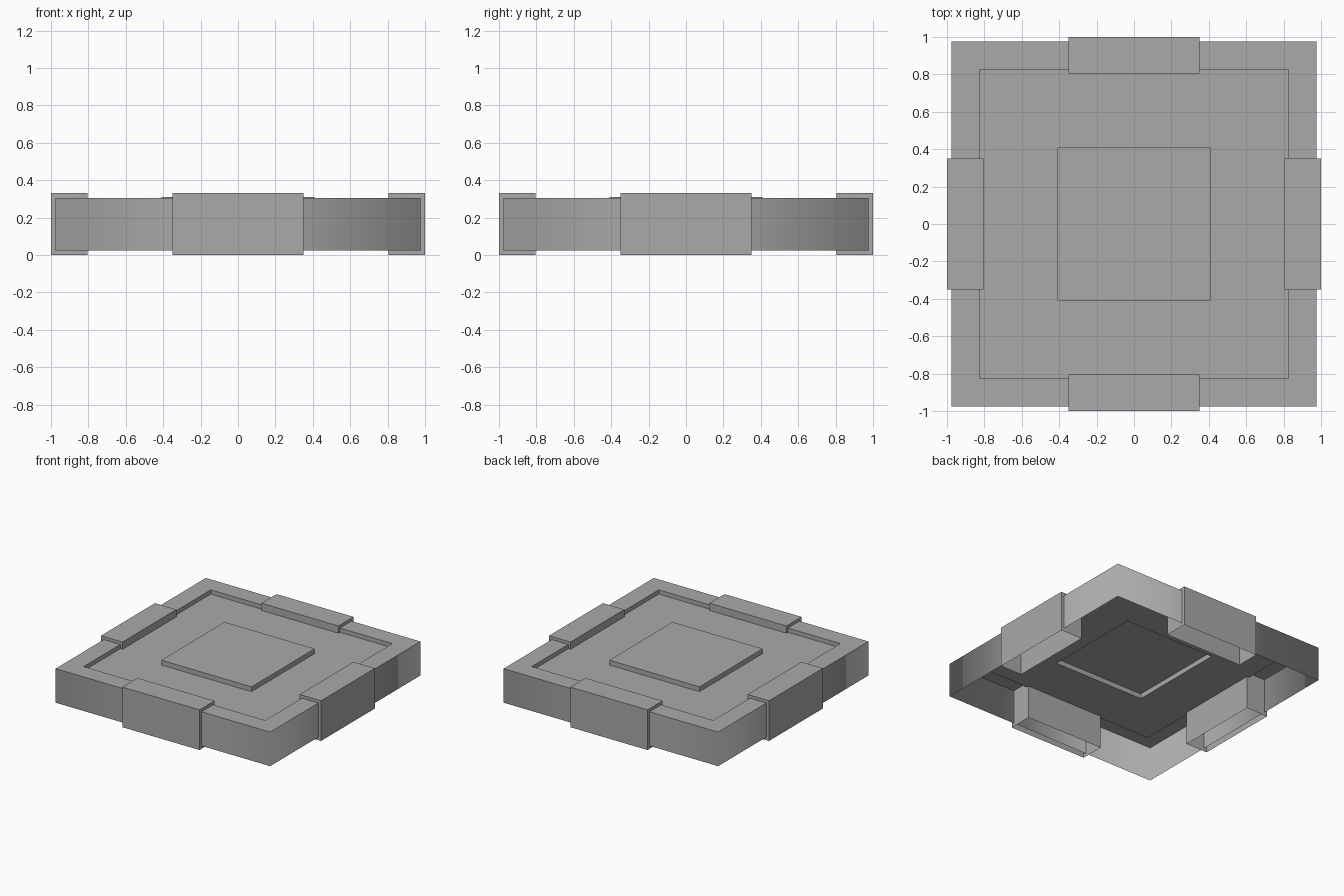
import bpy
import bmesh
from math import pi
from mathutils import Matrix

cube = bpy.data.objects.get("Cube")
if cube:
    bpy.data.objects.remove(cube, do_unlink=True)

# Single stone-grey material
grey = bpy.data.materials.new("stone_grey")
grey.use_nodes = True
colour = (0.4, 0.4, 0.4, 1)
grey.diffuse_color = colour
grey.node_tree.nodes["Principled BSDF"].inputs["Base Color"].default_value = colour


def finish(name, bm):
    mesh = bpy.data.meshes.new(name)
    bm.to_mesh(mesh)
    bm.free()
    mesh.materials.append(grey)
    obj = bpy.data.objects.new(name, mesh)
    bpy.context.collection.objects.link(obj)
    return obj


def square_sheet(name, profile, cap=False, smooth=False):
    """Sweep a (half width, height) profile around a square."""
    bm = bmesh.new()
    corners = ((-1, -1), (1, -1), (1, 1), (-1, 1))
    rings = [[bm.verts.new((sx * half, sy * half, z)) for sx, sy in corners]
             for half, z in profile]
    for low, high in zip(rings, rings[1:]):
        for i in range(4):
            j = (i + 1) % 4
            bm.faces.new((low[i], low[j], high[j], high[i]))
    if cap:
        bm.faces.new(rings[-1])
    for face in bm.faces:
        face.smooth = smooth
    return finish(name, bm)


RIM, FLOOR, PANEL = 0.305, 0.27, 0.31

# Open-bottomed body: softly shaded wall, sunken deck, raised panel
square_sheet("outer_wall", [(0.975, 0.025), (0.975, RIM)], smooth=True)
square_sheet("rim_and_floor", [(0.975, RIM), (0.825, RIM), (0.825, FLOOR), (0.41, FLOOR)])
square_sheet("centre_panel", [(0.41, FLOOR), (0.41, PANEL)], cap=True)

# Hollow block straddling the middle of each side
for turn, side in enumerate(("front", "left", "back", "right")):
    bm = bmesh.new()
    bmesh.ops.create_cube(bm, size=1)
    bottom = [f for f in bm.faces if f.normal.z < -0.5]
    bmesh.ops.delete(bm, geom=bottom, context="FACES_ONLY")
    bmesh.ops.transform(bm, verts=bm.verts, matrix=(
        Matrix.Rotation(turn * pi / 2, 4, "Z")
        @ Matrix.Translation((0, -0.9025, 0.165))
        @ Matrix.Diagonal((0.7, 0.195, 0.33, 1))))
    finish(side + "_side_block", bm)
